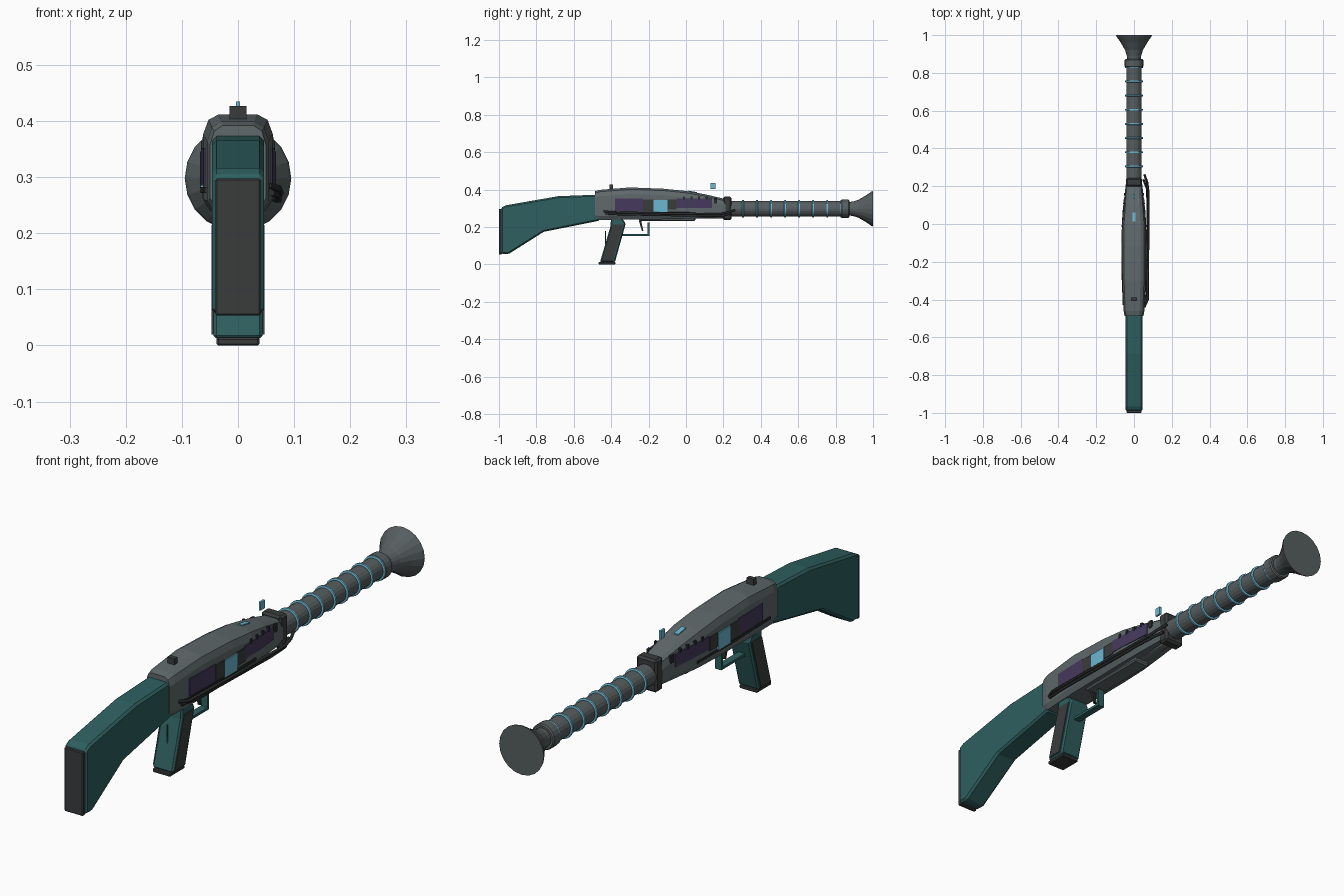
import bpy, bmesh, math
from mathutils import Vector

if "Cube" in bpy.data.objects:
    bpy.data.objects.remove(bpy.data.objects["Cube"])


def mat(name, r, g, b):
    m = bpy.data.materials.new(name)
    m.diffuse_color = (r, g, b, 1)
    m.use_nodes = True
    m.node_tree.nodes["Principled BSDF"].inputs["Base Color"].default_value = m.diffuse_color
    return m


STEEL = mat("steel grey", .115, .14, .147)
BARREL = mat("barrel grey", .095, .112, .115)
DARK = mat("dark grey", .042, .045, .046)
BLACK = mat("near black", .022, .024, .025)
TEAL = mat("teal", .028, .115, .115)
PURPLE = mat("purple", .06, .042, .11)
CYAN = mat("light blue", .15, .47, .64)


def make(name, verts, faces, m, bevel=0):
    me = bpy.data.meshes.new(name)
    bm = bmesh.new()
    vs = [bm.verts.new(v) for v in verts]
    for f in faces:
        bm.faces.new([vs[i] for i in f])
    bmesh.ops.recalc_face_normals(bm, faces=bm.faces)
    bm.to_mesh(me)
    bm.free()
    me.materials.append(m)
    ob = bpy.data.objects.new(name, me)
    bpy.context.collection.objects.link(ob)
    if bevel:
        b = ob.modifiers.new("bevel", 'BEVEL')
        b.width, b.segments = bevel, 1
    return ob


def loft(name, rings, m, bevel=0):
    n = len(rings[0])
    verts = [p for r in rings for p in r]
    faces = [(k*n+i, k*n+(i+1) % n, (k+1)*n+(i+1) % n, (k+1)*n+i)
             for k in range(len(rings)-1) for i in range(n)]
    faces += [tuple(range(n)), tuple(range(len(verts)-n, len(verts)))]
    return make(name, verts, faces, m, bevel)


def slab(name, prof, x0, x1, m, bevel=0):
    """Side profile of (y, z) points, extruded across x."""
    return loft(name, [[(x, y, z) for y, z in prof] for x in (x0, x1)], m, bevel)


def box(name, x, y, z, m, bevel=0):
    return slab(name, [(y[0], z[0]), (y[1], z[0]), (y[1], z[1]), (y[0], z[1])], x[0], x[1], m, bevel)


def lathe(name, prof, m, sides=20, zc=.298):
    """(y, radius) profile turned round the barrel axis."""
    return loft(name, [[(r*math.cos(2*math.pi*i/sides), y, zc+r*math.sin(2*math.pi*i/sides))
                        for i in range(sides)] for y, r in prof], m)


def tube(name, pts, r, m):
    cu = bpy.data.curves.new(name, 'CURVE')
    cu.dimensions = '3D'
    cu.bevel_depth, cu.bevel_resolution, cu.use_fill_caps = r, 1, True
    s = cu.splines.new('POLY')
    s.points.add(len(pts)-1)
    for p, c in zip(s.points, pts):
        p.co = (*c, 1)
    cu.materials.append(m)
    ob = bpy.data.objects.new(name, cu)
    bpy.context.collection.objects.link(ob)
    return ob


# shoulder stock and butt plate
slab("stock", [(-.99, .058), (-.95, .055), (-.76, .175), (-.46, .235), (-.46, .374),
               (-.685, .365), (-.965, .316), (-.99, .302)], -.046, .046, TEAL, .008)
box("butt_plate", (-.04, .04), (-1, -.985), (.053, .298), DARK, .003)

# receiver: (y, half width, bottom, top)
SEC = [(-.487, .05, .243, .392), (-.46, .055, .238, .399), (-.3, .062, .24, .412), (-.12, .063, .242, .405),
       (0, .062, .245, .393), (.1, .054, .25, .376), (.21, .044, .255, .35)]
loft("receiver", [[(sx*w*f, y, z) for sx, seq in
                   ((1, [(.8, b), (1, b+.02), (1, t-.035), (.85, t-.01), (.55, t)]),
                    (-1, [(.55, t), (.85, t-.01), (1, t-.035), (1, b+.02), (.8, b)])) for f, z in seq]
                  for y, w, b, t in SEC], STEEL)


def half_width(y):
    for a, b in zip(SEC, SEC[1:]):
        if a[0] <= y <= b[0]:
            return a[1]+(b[1]-a[1])*(y-a[0])/(b[0]-a[0])
    return SEC[-1][1]


def side_plates(name, y0, y1, z0, z1, out, m):
    """Thin plates following both receiver sides."""
    for side, s in (("right", 1), ("left", -1)):
        rings = []
        for y in (y0, (y0+y1)/2, y1):
            w = half_width(y)
            rings.append([(s*(w-.005), y, z0), (s*(w+out), y, z0), (s*(w+out), y, z1), (s*(w-.005), y, z1)])
        loft(f"{side}_{name}", rings, m)


side_plates("rear_panel", -.38, -.23, .285, .352, .003, PURPLE)
side_plates("front_panel", -.05, .14, .302, .352, .003, PURPLE)
side_plates("rear_clamp", -.23, -.175, .285, .347, .004, DARK)
side_plates("front_clamp", -.1, -.05, .295, .347, .004, DARK)
side_plates("power_cell", -.175, -.1, .28, .345, .0045, CYAN)
side_plates("lower_rail", -.43, .02, .272, .282, .004, BLACK)
side_plates("nose_clip", .15, .165, .325, .355, .004, BLACK)
for i in range(4):
    y = -.015+.04*i
    side_plates(f"panel_clip_{i+1}", y, y+.01, .348, .364, .004, BLACK)

# underside
box("under_plate", (-.035, .035), (-.25, .05), (.233, .26), STEEL, .006)
lathe("under_tube", [(.03, .027), (.2, .027)], STEEL, 12, .272)

# twin hoses along the right side
tube("upper_hose", [(.055, -.44, .285), (.073, -.4, .28), (.075, -.1, .273), (.075, .18, .27),
                    (.07, .22, .278), (.055, .262, .29)], .006, BLACK)
tube("lower_hose", [(.06, -.43, .272), (.07, -.36, .268), (.073, .1, .26), (.068, .19, .26),
                    (.05, .235, .272)], .006, BLACK)

# barrel, glowing rings and flared muzzle
box("barrel_collar", (-.043, .043), (.198, .243), (.237, .363), DARK, .008)
lathe("barrel", [(.23, .041), (.85, .041)], BARREL)
for i in range(8):
    y = .305+.075*i
    lathe(f"ring_{i+1}", [(y-.005, .044), (y-.0035, .048), (y+.0035, .048), (y+.005, .044)], CYAN)
lathe("muzzle_collar", [(.828, .045), (.833, .049), (.868, .049), (.873, .045)], BARREL)
lathe("muzzle_flare", [(.865, .036), (.89, .038), (.92, .047), (.96, .07), (.992, .092), (1, .095)], BARREL)

# sights
box("rear_sight", (-.015, .015), (-.408, -.39), (.395, .427), DARK)
box("front_sight", (-.004, .004), (.132, .158), (.403, .435), CYAN)
slab("top_light", [(.013, .385), (.06, .378), (.06, .387), (.013, .395)], -.009, .009, CYAN)

# grip with dark cheeks
slab("grip", [(-.46, .012), (-.38, .012), (-.322, .22), (-.345, .25), (-.4, .25), (-.405, .2)], -.044, .044, TEAL, .006)
for side, s in (("right", 1), ("left", -1)):
    slab(f"{side}_grip_cheek", [(-.45, .02), (-.39, .02), (-.335, .215), (-.395, .215)],
         s*.04, s*.047, DARK)
box("grip_base", (-.038, .038), (-.467, -.378), (0, .014), DARK, .003)
tube("grip_rear_wire", [(0, -.43, .08), (0, -.43, .178)], .003, TEAL)
tube("grip_front_wire", [(0, -.369, .06), (0, -.369, .13)], .002, BLACK)

# trigger guard and trigger
slab("trigger_guard", [(-.345, .152), (-.195, .152), (-.195, .225), (-.205, .225), (-.205, .162), (-.345, .162)],
     -.014, .014, TEAL)
slab("trigger", [(-.252, .235), (-.24, .235), (-.228, .18), (-.236, .18)], -.006, .006, BLACK)

# smooth the hoses only by conversion; other parts keep flat faces
bpy.context.view_layer.update()
